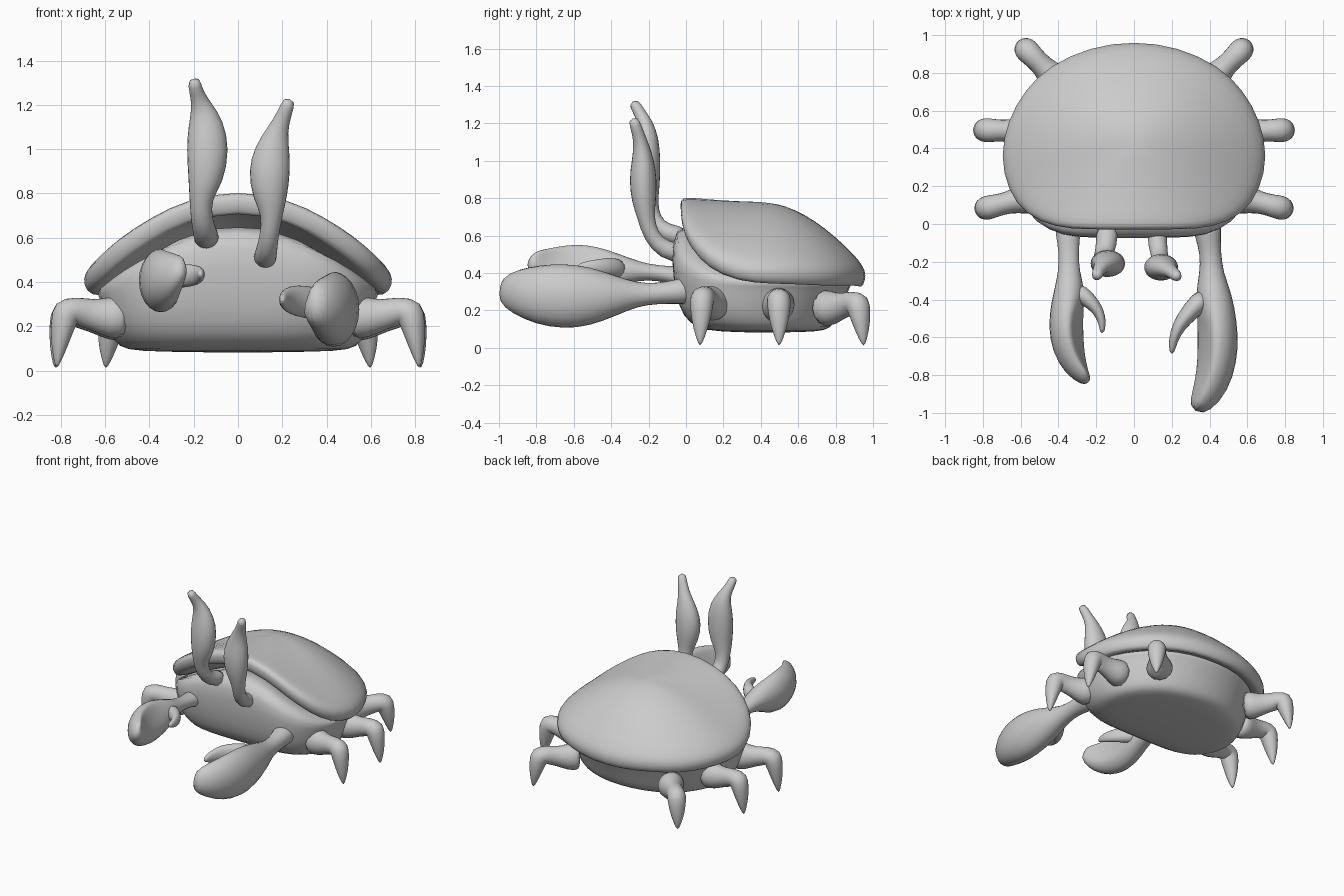
import bpy, bmesh, math
from mathutils import Vector

cube = bpy.data.objects.get("Cube")
if cube:
    bpy.data.objects.remove(cube)

grey = bpy.data.materials.new("clay_grey")
grey.use_nodes = True
colour = (0.6, 0.6, 0.6, 1)
grey.diffuse_color = colour
grey.node_tree.nodes["Principled BSDF"].inputs["Base Color"].default_value = colour


def loft(name, rings, start=None, end=None):
    """Skin closed rings of equal length; ends close to a point or a flat cap."""
    bm = bmesh.new()
    rows = [[bm.verts.new(p) for p in ring] for ring in rings]
    n = len(rows[0])
    for a, b in zip(rows, rows[1:]):
        for i in range(n):
            j = (i + 1) % n
            bm.faces.new((a[i], a[j], b[j], b[i]))
    for row, tip in ((rows[0], start), (rows[-1], end)):
        if tip is None:
            bm.faces.new(row)
        else:
            v = bm.verts.new(tip)
            for i in range(n):
                bm.faces.new((row[i], row[(i + 1) % n], v))
    bmesh.ops.recalc_face_normals(bm, faces=bm.faces[:])
    mesh = bpy.data.meshes.new(name)
    bm.to_mesh(mesh)
    bm.free()
    mesh.materials.append(grey)
    mesh.shade_smooth()
    obj = bpy.data.objects.new(name, mesh)
    bpy.context.collection.objects.link(obj)
    sub = obj.modifiers.new("rounding", "SUBSURF")
    sub.levels = sub.render_levels = 1
    return obj


def limb(name, points, side, sides=12, flat_from=None, inward=1):
    """Oval tube along (x, y, z, radius along side, other radius) points.
    From ring flat_from on, the upper inner flank is cut to a slanted plane."""
    centres = [Vector(p[:3]) for p in points]
    rings = []
    for k, p in enumerate(points):
        t = centres[min(k + 1, len(points) - 1)] - centres[max(k - 1, 0)]
        v = t.cross(Vector(side)).normalized()
        u = v.cross(t).normalized()
        ring = []
        for i in range(sides):
            a = math.tau * i / sides
            cu, cv = math.cos(a), math.sin(a)
            if flat_from is not None and k >= flat_from:
                cu = inward * min(inward * cu, 0.7 - 0.6 * cv)
            ring.append(centres[k] + 1.04 * (u * cu * p[3] + v * cv * p[-1]))
        rings.append(ring)
    return loft(name, rings)


# Rim of the shell: half outline, mirrored into a closed ring
half = [(0, -.03, .80), (.25, -.03, .75), (.42, -.02, .66), (.58, .05, .55),
        (.67, .18, .46), (.71, .36, .42), (.67, .55, .42), (.58, .71, .41),
        (.45, .84, .41), (.23, .94, .41), (0, .97, .40)]
rim = half + [(-x, y, z) for x, y, z in half[-2:0:-1]]
MID, TOP = .42, .78


def rim_ring(scale, height):
    return [(x * scale, MID + (y - MID) * scale, height(z)) for x, y, z in rim]


# Domed shell with a rolled rim
shell_rings = [rim_ring(.88, lambda z: z - .06), rim_ring(.96, lambda z: z - .09),
               rim_ring(1.0, lambda z: z - .04), rim_ring(1.0, lambda z: z + .01)]
for s in (.93, .8, .6, .4, .2):
    k = s ** 1.8
    shell_rings.append(rim_ring(s, lambda z: TOP * (1 - k) + (z + .025) * k))
loft("shell", shell_rings, (0, MID, .6), (0, MID, TOP))


# Body: rim outline resized per level; lift follows the arch of the rim
def body_ring(width, front, back, base, lift):
    return [(x * width, front + (y + .03) * (back - front),
             base + (z - .4) * lift) for x, y, z in rim]


loft("body", [body_ring(.5, .25, .65, .085, 0), body_ring(.74, .10, .76, .092, 0),
              body_ring(.8, .02, .80, .13, 0), body_ring(.86, -.04, .83, .21, 0),
              body_ring(.89, -.07, .88, .31, .2), body_ring(.91, -.08, .89, .33, .6),
              body_ring(.92, -.03, .90, .35, .9)],
     (0, MID, .08), (0, MID, .5))

# Six pointed legs: (distance out, height, radius across, radius in plane)
leg_profile = [(-.06, .24, .11, .11), (.03, .24, .08, .09), (.11, .255, .055, .065),
               (.18, .27, .06, .065), (.225, .27, .065, .075), (.24, .2, .06, .055),
               (.257, .1, .04, .034), (.267, .01, .006, .006)]
for label, bx, by, dx, dy, drop in (("front", .56, .14, 1, -.25, 0),
                                    ("middle", .56, .49, 1, .03, .01),
                                    ("back", .41, .76, .7, .71, .03)):
    for side_name, s in (("left", 1), ("right", -1)):
        out = Vector((s * dx, dy, 0)).normalized()
        pts = [(s * bx + out.x * d, by + out.y * d, z - drop * min(1, z * 4), ra, rb)
               for d, z, ra, rb in leg_profile]
        limb(f"{label}_{side_name}_leg", pts, (-out.y, out.x, 0))

# Large left claw and its thumb
X, Z = (1, 0, 0), (0, 0, 1)
limb("left_claw", [(.38, .04, .31, .085, .08), (.39, -.05, .30, .07, .065),
                   (.405, -.15, .29, .055, .055), (.41, -.26, .285, .062, .062),
                   (.42, -.38, .28, .10, .11), (.43, -.52, .275, .115, .16),
                   (.435, -.65, .275, .12, .175), (.42, -.79, .285, .11, .16),
                   (.375, -.91, .30, .09, .12), (.32, -.99, .31, .045, .07)],
     X, flat_from=5, inward=-1)
limb("left_thumb", [(.39, -.37, .30, .07, .06), (.30, -.46, .31, .075, .05),
                    (.235, -.54, .32, .065, .036), (.205, -.62, .32, .04, .024),
                    (.20, -.69, .32, .015, .012)], Z)

# Smaller right claw and its thumb
limb("right_claw", [(-.35, .04, .37, .075, .07), (-.35, -.05, .385, .065, .05),
                    (-.345, -.15, .40, .052, .04), (-.345, -.25, .41, .055, .048),
                    (-.34, -.36, .415, .085, .09), (-.35, -.48, .405, .10, .14),
                    (-.35, -.60, .405, .10, .15), (-.325, -.71, .42, .085, .125),
                    (-.28, -.79, .45, .055, .085), (-.24, -.83, .48, .025, .04)],
     X, flat_from=5)
limb("right_thumb", [(-.32, -.34, .42, .05, .05), (-.24, -.40, .43, .055, .042),
                     (-.185, -.46, .43, .045, .03), (-.165, -.53, .435, .03, .02),
                     (-.17, -.58, .435, .012, .01)], Z)

# Eye stalks with swollen middles and bent tips
limb("right_eye_stalk", [(-.14, 0, .59, .06, .06), (-.145, -.11, .61, .055, .05),
                         (-.165, -.18, .68, .048, .045), (-.17, -.20, .78, .05, .05),
                         (-.145, -.21, .86, .08, .07), (-.135, -.21, 1.0, .098, .075),
                         (-.145, -.205, 1.12, .08, .06), (-.165, -.215, 1.2, .044, .04),
                         (-.19, -.25, 1.26, .03, .03), (-.20, -.285, 1.32, .03, .03)], X)
limb("left_eye_stalk", [(.12, 0, .50, .055, .055), (.125, -.12, .52, .05, .05),
                        (.14, -.19, .60, .042, .042), (.155, -.215, .70, .045, .045),
                        (.145, -.225, .78, .078, .065), (.14, -.23, .90, .096, .075),
                        (.155, -.23, 1.0, .08, .06), (.18, -.24, 1.09, .045, .04),
                        (.21, -.26, 1.16, .032, .03), (.235, -.285, 1.23, .03, .03)], X)
